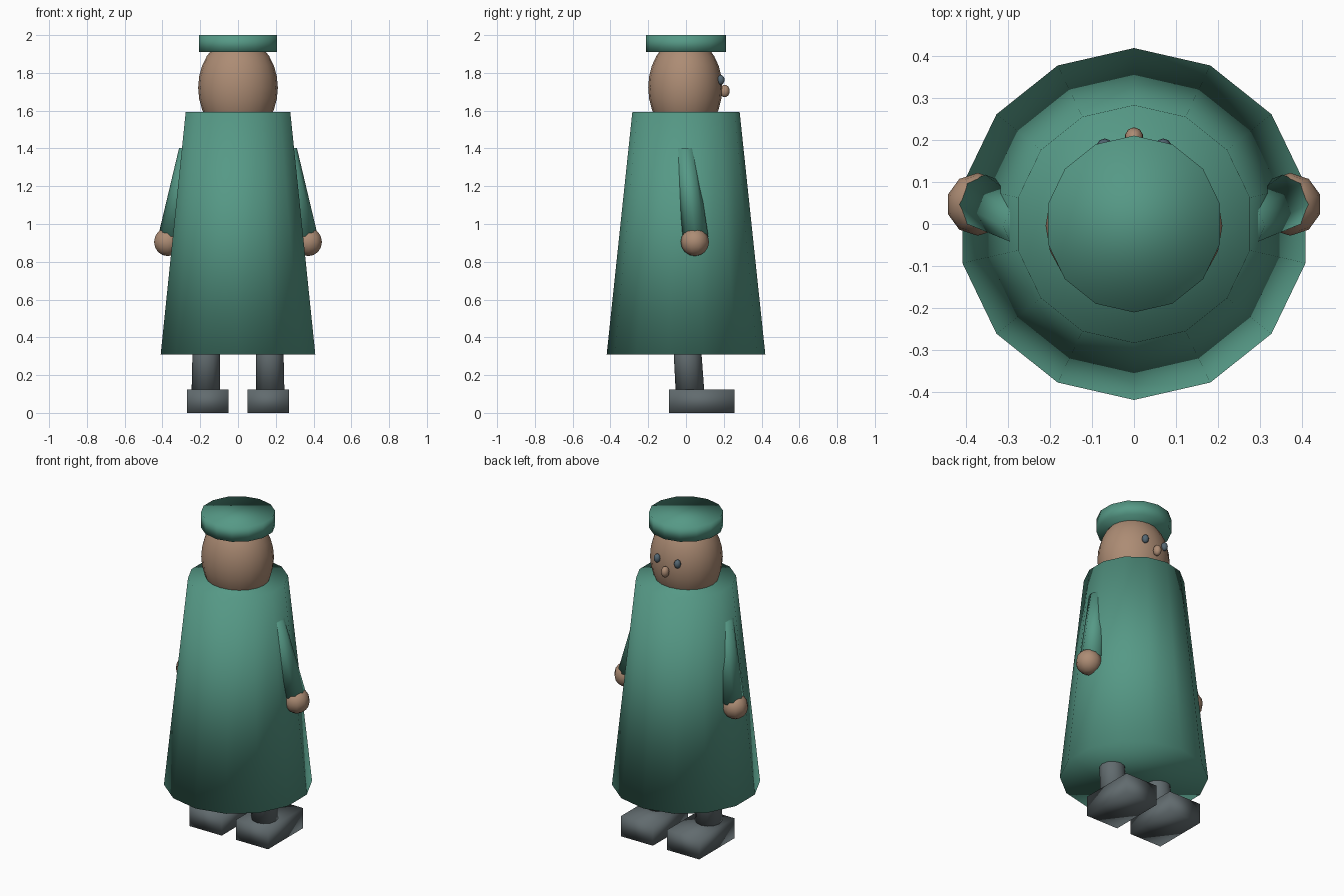
import bpy, bmesh, math
from mathutils import Matrix, Vector

if "Cube" in bpy.data.objects:
    bpy.data.objects.remove(bpy.data.objects["Cube"])


def material(name, rgb):
    m = bpy.data.materials.new(name)
    m.diffuse_color = (*rgb, 1)
    m.use_nodes = True
    m.node_tree.nodes["Principled BSDF"].inputs["Base Color"].default_value = m.diffuse_color
    return m


GREEN = material("green cloth", (0.092, 0.318, 0.238))
SKIN = material("skin", (0.415, 0.262, 0.175))
DARK = material("dark grey", (0.12, 0.147, 0.157))
EYE = material("eye", (0.09, 0.135, 0.17))


def finish(name, bm, mat):
    bmesh.ops.recalc_face_normals(bm, faces=bm.faces)
    for f in bm.faces:
        f.smooth = True
    me = bpy.data.meshes.new(name)
    bm.to_mesh(me)
    bm.free()
    me.materials.append(mat)
    ob = bpy.data.objects.new(name, me)
    bpy.context.collection.objects.link(ob)
    return ob


def loft(name, rings, sides, mat):
    """Closed tube through horizontal rings (x, y, z, radius), a corner on +y."""
    bm = bmesh.new()
    loops = []
    for x, y, z, r in rings:
        angles = [math.pi / 2 + math.tau * i / sides for i in range(sides)]
        loops.append([bm.verts.new((x + r * math.cos(a), y + r * math.sin(a), z)) for a in angles])
    for lo, hi in zip(loops, loops[1:]):
        for i in range(sides):
            j = (i + 1) % sides
            bm.faces.new((lo[i], lo[j], hi[j], hi[i]))
    bm.faces.new(loops[0])
    bm.faces.new(loops[-1])
    return finish(name, bm, mat)


def ball(name, centre, radii, mat, seg=10, rings=8):
    bm = bmesh.new()
    mtx = Matrix.Translation(Vector(centre)) @ Matrix.Diagonal((*radii, 1))
    bmesh.ops.create_uvsphere(bm, u_segments=seg, v_segments=rings, radius=1, matrix=mtx)
    return finish(name, bm, mat)


def box(name, centre, size, mat):
    bm = bmesh.new()
    mtx = Matrix.Translation(Vector(centre)) @ Matrix.Diagonal((*size, 1))
    bmesh.ops.create_cube(bm, size=1, matrix=mtx)
    return finish(name, bm, mat)


# Robe and flat cap
loft("robe", [(0, 0, 0.308, 0.42), (0, 0, 1.593, 0.284)], 14, GREEN)
loft("cap", [(0, 0, 1.91, 0.211), (0, 0, 2.0, 0.211)], 14, GREEN)

# Head and nose
ball("head", (0, -0.004, 1.722), (0.211, 0.196, 0.268), SKIN, 20, 14)
ball("nose", (0, 0.205, 1.704), (0.023, 0.026, 0.033), SKIN)

# Paired parts
for side, s in (("left", -1), ("right", 1)):
    ball(side + "_eye", (s * 0.07, 0.184, 1.763), (0.02, 0.02, 0.026), EYE)
    loft(side + "_sleeve", [(s * 0.355, 0.05, 0.935, 0.068),
                            (s * 0.26, -0.005, 1.402, 0.052)], 8, GREEN)
    ball(side + "_hand", (s * 0.373, 0.047, 0.905), (0.075, 0.075, 0.075), SKIN)
    loft(side + "_leg", [(s * 0.17, 0.022, 0.1, 0.076),
                         (s * 0.166, 0.0, 0.45, 0.072)], 12, DARK)
    box(side + "_shoe", (s * 0.16, 0.083, 0.0625), (0.222, 0.347, 0.125), DARK)
